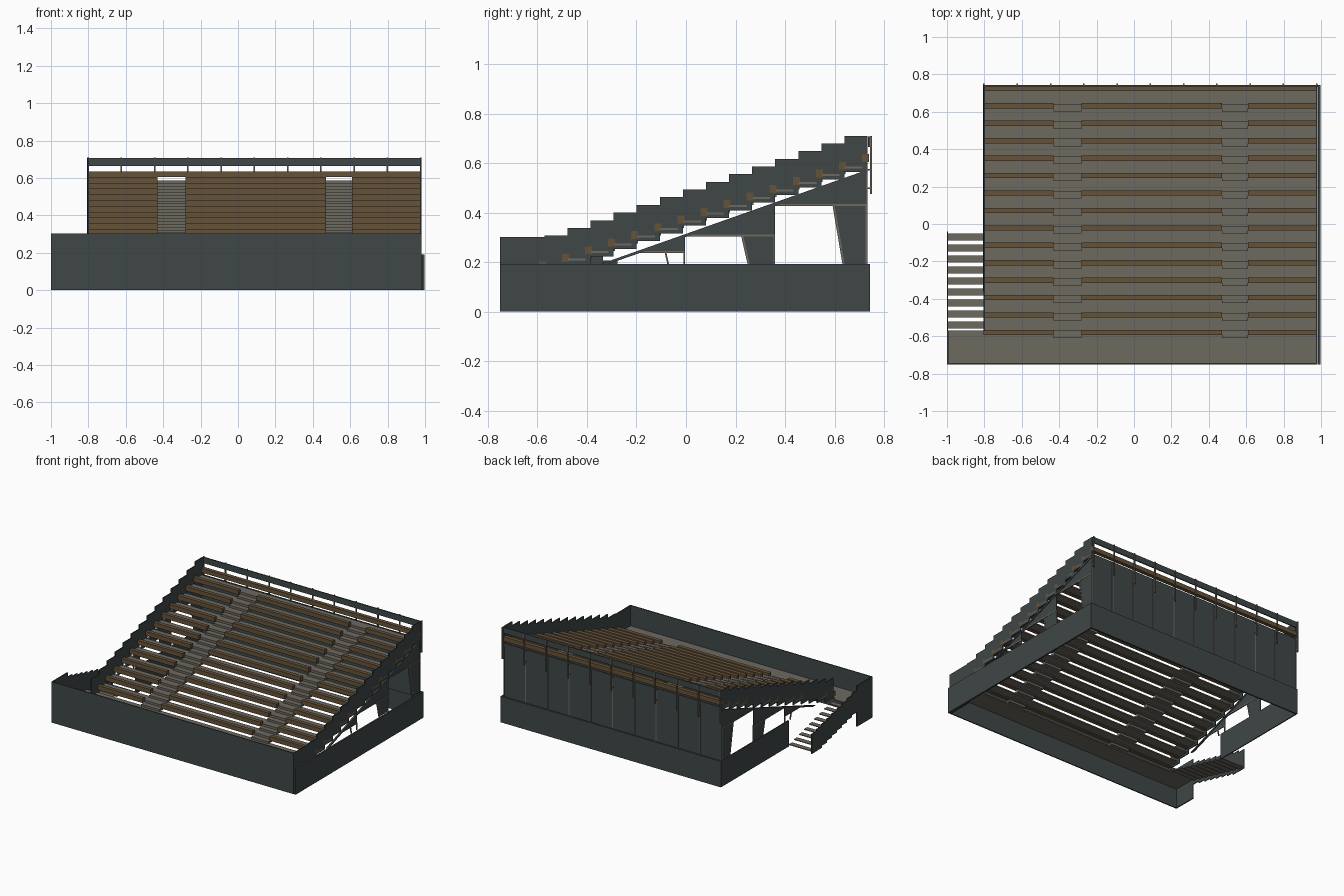
import bpy, bmesh

if "Cube" in bpy.data.objects:
    bpy.data.objects.remove(bpy.data.objects["Cube"])

def material(name, rgb):
    m = bpy.data.materials.new(name)
    m.diffuse_color = (*rgb, 1)
    m.use_nodes = True
    m.node_tree.nodes["Principled BSDF"].inputs["Base Color"].default_value = m.diffuse_color
    return m

SLATE = material("dark slate cladding", (0.050, 0.062, 0.062))
GREY = material("warm grey steel", (0.155, 0.142, 0.118))
WOOD = material("brown timber", (0.130, 0.085, 0.042))

def finish(name, bm, mat):
    me = bpy.data.meshes.new(name)
    bmesh.ops.recalc_face_normals(bm, faces=bm.faces)
    bm.to_mesh(me)
    bm.free()
    me.materials.append(mat)
    ob = bpy.data.objects.new(name, me)
    bpy.context.collection.objects.link(ob)
    return ob

def boxes(name, mat, items):
    """Each item is (x0, x1, y0, y1, z0, z1)."""
    bm = bmesh.new()
    for x0, x1, y0, y1, z0, z1 in items:
        vs = bmesh.ops.create_cube(bm, size=1)["verts"]
        for v in vs:
            v.co = ((x0, x1)[v.co.x > 0], (y0, y1)[v.co.y > 0], (z0, z1)[v.co.z > 0])
    return finish(name, bm, mat)

def side_plates(name, mat, x0, x1, profiles):
    """Extrude closed (y, z) outlines from x0 to x1."""
    bm = bmesh.new()
    for prof in profiles:
        f = bm.faces.new([bm.verts.new((x0, y, z)) for y, z in prof])
        ext = bmesh.ops.extrude_face_region(bm, geom=[f])
        for v in ext["geom"]:
            if isinstance(v, bmesh.types.BMVert):
                v.co.x = x1
    return finish(name, bm, mat)

L, R = -0.805, 0.98            # ends of the seating
ROWS = 15
PITCH, RISE = 0.0932, 0.031
Y0, F0 = -0.58, 0.152          # first bench position and walkway height
AISLES = [(-0.43, -0.28), (0.47, 0.61)]
def bench_y(j): return Y0 + PITCH * j
def floor_z(j): return F0 + RISE * j

# Walkway and row floors; open under each bench
floors = [(-0.995, R, -0.745, bench_y(0) - 0.012, F0 - 0.008, F0)]
for j in range(1, ROWS):
    floors.append((L, R, bench_y(j - 1) + 0.011, bench_y(j) - 0.012,
                   floor_z(j) - 0.008, floor_z(j)))
floors.append((-0.995, L, -0.60, -0.57, F0 - 0.008, F0))
boxes("row_floors", GREY, floors)

# Benches, split by the aisles except for the top row
benches = []
for j in range(ROWS):
    spans = [(L, -0.43), (-0.28, 0.47), (0.61, R)] if j < ROWS - 1 else [(L, R)]
    for a, b in spans:
        benches.append((a, b, bench_y(j) - 0.014, bench_y(j) + 0.014,
                        floor_z(j) + 0.018, floor_z(j) + 0.05))
boxes("benches", WOOD, benches)

# Half steps in the aisles
steps = []
for j in range(ROWS - 1):
    for a, b in AISLES:
        steps.append((a, b, bench_y(j) - 0.03, bench_y(j) + 0.013, floor_z(j), floor_z(j) + 0.0155))
        steps.append((a, b, bench_y(j) + 0.008, bench_y(j) + 0.03, floor_z(j) + 0.0155, floor_z(j) + 0.032))
boxes("aisle_steps", GREY, steps)

# Stepped side parapets
for name, x in (("left_parapet", L), ("right_parapet", R - 0.008)):
    items = []
    for j in range(1, ROWS):
        top = max(0.302, 0.710 - RISE * (ROWS - 1 - j))
        items.append((x, x + 0.008, bench_y(j) - 0.085, bench_y(j) + 0.0082,
                      floor_z(j) - 0.022, top))
    boxes(name, SLATE, items)

# Base walls
boxes("front_wall", SLATE, [(-1.0, R, -0.75, -0.742, 0, 0.302)])
boxes("right_front_wall", SLATE, [(R - 0.008, R, -0.75, -0.56, 0, 0.302)])
boxes("left_front_wall", SLATE, [(-1.0, -0.992, -0.75, -0.57, 0, 0.302)])
boxes("base_skirt", SLATE, [
    (0.984, 0.996, -0.75, 0.742, 0, 0.192),
    (L, 0.996, 0.732, 0.742, 0, 0.192),
    (L, L + 0.008, -0.05, 0.742, 0, 0.192)])

# Entrance stair on the left with a stepped outer guard
treads, guard = [], []
for i in range(9):
    y, z = -0.07 - 0.0587 * i, 0.016 + 0.0152 * i
    treads.append((-0.995, L, y - 0.018, y + 0.018, z - 0.006, z))
    guard.append((-1.0, -0.994, y - 0.03, y + 0.029, max(0, z - 0.03), z + 0.13))
boxes("stair_treads", GREY, treads)
boxes("stair_guard", SLATE, guard)

# End frames: raking beam, cladding above the ledgers, tapered piers
def rake(y): return 0.19 + (y + 0.35) * 0.347
SEGMENTS = [(-0.20, -0.005, 0.242, None),
            (-0.005, 0.36, 0.308, (0.228, 0.255)),
            (0.36, 0.73, 0.432, (0.597, 0.638))]
for side, x in (("left", L), ("right", R - 0.008)):
    clad, rails = [], []
    for a, b, z, pier in SEGMENTS:
        a2 = max(a, (z - 0.19) / 0.347 - 0.35)
        outline = [(a2, z), (b, z), (b, rake(b))]
        if rake(a2) - z > 0.005:
            outline.append((a2, rake(a2)))
        clad.append(outline)
        rails.append([(a2, z - 0.005), (b, z - 0.005), (b, z + 0.003), (a2, z + 0.003)])
        rails.append([(b - 0.006, 0.19), (b, 0.19), (b, z), (b - 0.006, z)])
        if pier:
            t, u = pier
            clad.append([(t, z), (u, 0.19), (b, 0.19), (b, z)])
            rails.append([(t - 0.006, z), (u - 0.006, 0.19), (u + 0.003, 0.19), (t + 0.003, z)])
    rails.append([(-0.087, 0.242), (-0.075, 0.19), (-0.068, 0.19), (-0.080, 0.242)])
    side_plates(side + "_end_cladding", SLATE, x + 0.002, x + 0.006, clad)
    side_plates(side + "_end_frame", GREY, x, x + 0.008, rails)
    side_plates(side + "_raking_beam", SLATE, x - 0.003, x + 0.010,
                [[(-0.36, 0.187), (-0.33, 0.187), (0.73, 0.556), (0.73, 0.572)]])

# Back cladding with seams, rail posts and rails
boxes("back_cladding", SLATE, [(L, R, 0.722, 0.729, 0.15, 0.585)])
posts_x = [L + 0.003 + (R - L - 0.006) * i / 10 for i in range(11)]
boxes("back_seams", GREY, [(x - 0.003, x + 0.003, 0.727, 0.733, 0.19, 0.585) for x in posts_x])
boxes("rail_posts", GREY, [(x - 0.004, x + 0.004, 0.742, 0.75, 0.475, 0.71) for x in posts_x])
boxes("rail_brackets", GREY, [(x - 0.004, x + 0.004, 0.727, 0.745, z, z + 0.007)
                              for x in posts_x for z in (0.495, 0.57)])
boxes("back_rail", SLATE, [(L, R, 0.735, 0.743, 0.664, 0.708)])
